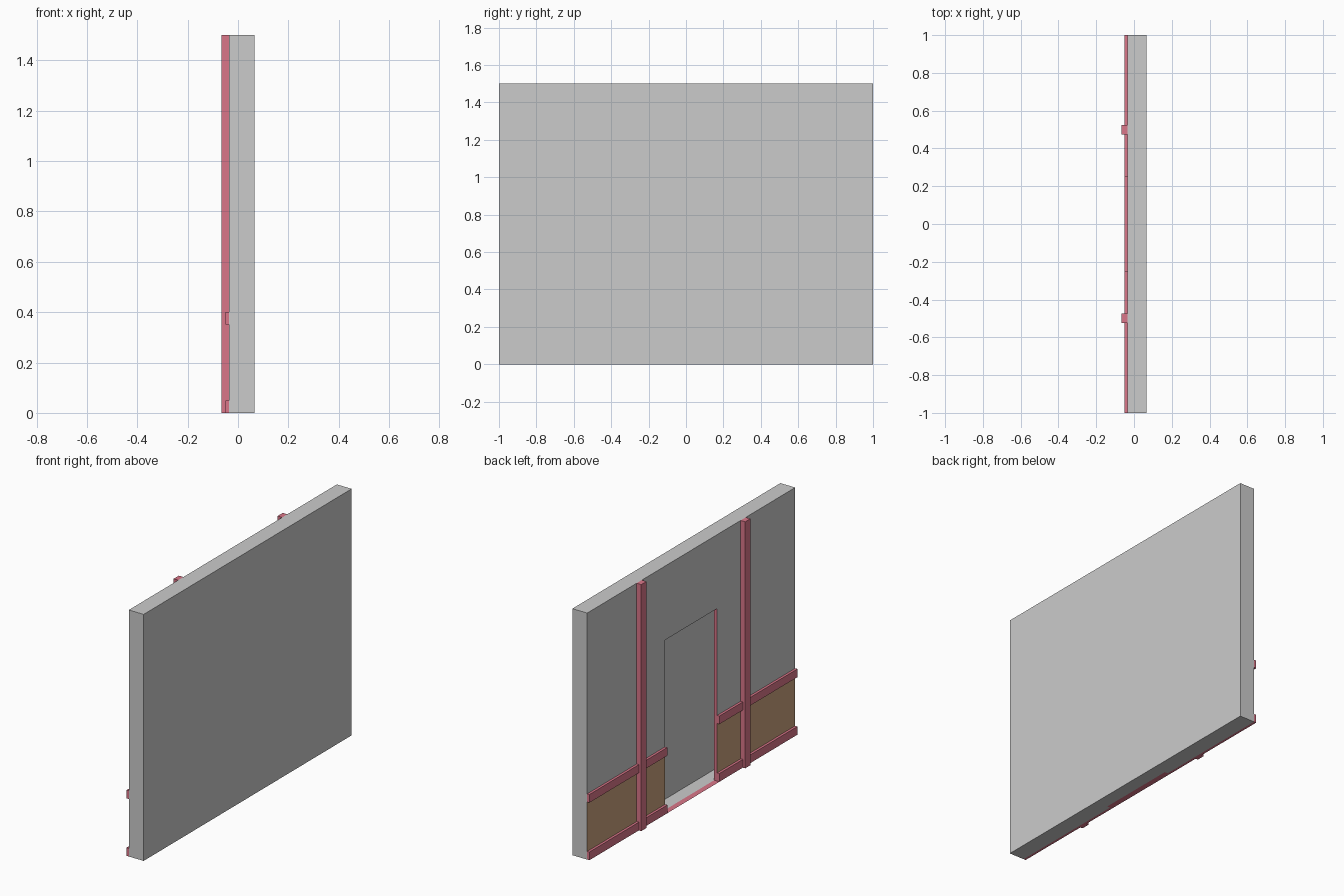
import bpy, bmesh
from mathutils import Vector

if "Cube" in bpy.data.objects:
    bpy.data.objects.remove(bpy.data.objects["Cube"])

BACK, FACE, RAIL, POST, REVEAL = 0.065, -0.035, -0.05, -0.066, -0.015
HALF, TOP, DOOR_HALF, DOOR_TOP, DADO = 1.0, 1.5, 0.25, 1.05, 0.4


def material(name, rgb):
    m = bpy.data.materials.new(name)
    m.diffuse_color = (*rgb, 1)
    m.use_nodes = True
    m.node_tree.nodes["Principled BSDF"].inputs["Base Color"].default_value = m.diffuse_color
    return m


red = material("red_trim", (0.7, 0.18, 0.25))
brown = material("brown_panel", (0.6, 0.37, 0.21))


def finish(name, bm, mat):
    mesh = bpy.data.meshes.new(name)
    bm.to_mesh(mesh)
    bm.free()
    if mat:
        mesh.materials.append(mat)
    bpy.context.collection.objects.link(bpy.data.objects.new(name, mesh))


def box(name, lo, hi, mat):
    bm = bmesh.new()
    bmesh.ops.create_cube(bm, size=1)
    for v in bm.verts:
        v.co = Vector([(a + b) / 2 + c * (b - a) for a, b, c in zip(lo, hi, v.co)])
    finish(name, bm, mat)


def sheets(name, rects, mat=None):
    """Each rect is (low corner, high corner, outward sign), flat on one axis."""
    bm = bmesh.new()
    for lo, hi, sign in rects:
        k = min(range(3), key=lambda a: abs(hi[a] - lo[a]))
        u, w = (k + 1) % 3, (k + 2) % 3
        verts = []
        for s, t in ((0, 0), (1, 0), (1, 1), (0, 1)):
            co = list(lo)
            co[u], co[w] = (lo, hi)[s][u], (lo, hi)[t][w]
            verts.append(bm.verts.new(co))
        bm.faces.new(verts if sign > 0 else verts[::-1])
    bmesh.ops.remove_doubles(bm, verts=bm.verts, dist=1e-5)
    finish(name, bm, mat)


sides = ((-HALF, -DOOR_HALF), (DOOR_HALF, HALF))

# Hollow wall shell with a doorway opening on the -x face
shell = [
    ((BACK, -HALF, 0), (BACK, HALF, TOP), 1),
    ((FACE, -HALF, TOP), (BACK, HALF, TOP), 1),
    ((FACE, -HALF, 0), (BACK, -HALF, TOP), -1),
    ((FACE, HALF, 0), (BACK, HALF, TOP), 1),
    ((FACE, -DOOR_HALF, DOOR_TOP), (FACE, DOOR_HALF, TOP), -1),
    ((REVEAL, -DOOR_HALF, 0), (BACK, DOOR_HALF, 0), -1),
]
for a, b in sides:
    shell.append(((FACE, a, DADO), (FACE, b, TOP), -1))
    shell.append(((FACE, a, 0), (BACK, b, 0), -1))
sheets("wall", shell)

# Brown lower panelling, flush with the wall
sheets("wainscot", [((FACE, a, 0), (FACE, b, DADO), -1) for a, b in sides], brown)

# Thin red lining around the doorway
sheets("door_lining", [
    ((FACE, -DOOR_HALF, 0), (REVEAL, -DOOR_HALF, DOOR_TOP), 1),
    ((FACE, DOOR_HALF, 0), (REVEAL, DOOR_HALF, DOOR_TOP), -1),
    ((FACE, -DOOR_HALF, DOOR_TOP), (REVEAL, DOOR_HALF, DOOR_TOP), -1),
    ((RAIL, -DOOR_HALF, 0), (REVEAL, DOOR_HALF, 0), 1),
], red)

# Skirting, dado rail and post on each side of the doorway
for tag, (a, b) in zip(("right", "left"), sides):
    box(f"skirting_{tag}", (RAIL, a, 0), (FACE, b, 0.05), red)
    box(f"dado_rail_{tag}", (RAIL, a, 0.35), (FACE, b, DADO), red)
    y = 0.5 if a > 0 else -0.5
    box(f"post_{tag}", (POST, y - 0.025, 0), (FACE, y + 0.025, TOP), red)
